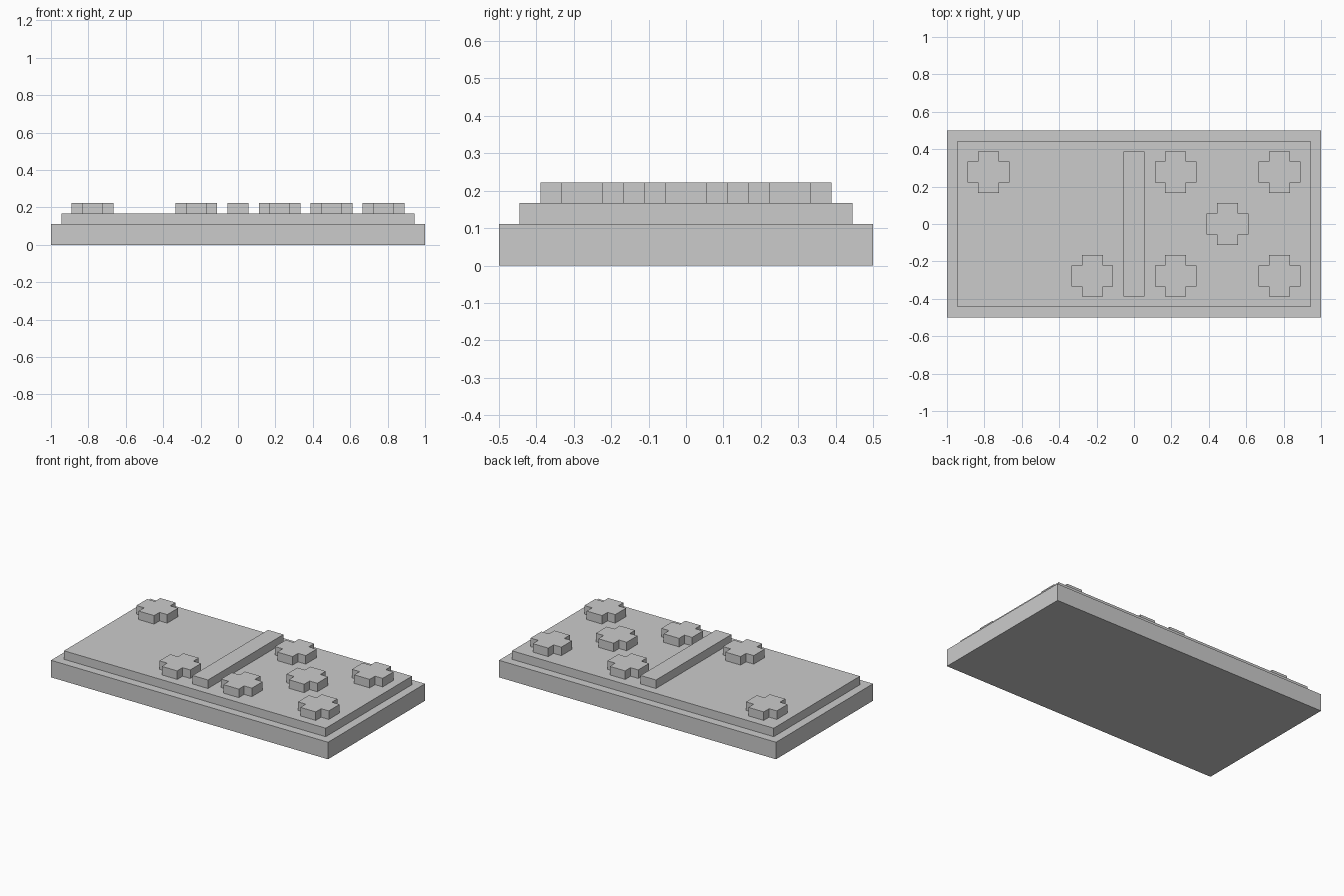
import bpy
import bmesh

if "Cube" in bpy.data.objects:
    bpy.data.objects.remove(bpy.data.objects["Cube"])

U = 1 / 18  # module: every dimension is a multiple of this


def prism(name, outline, z0, z1):
    """Extrude a counter-clockwise outline from z0 to z1."""
    bm = bmesh.new()
    face = bm.faces.new([bm.verts.new((x, y, z0)) for x, y in outline])
    ext = bmesh.ops.extrude_face_region(bm, geom=[face], use_keep_orig=True)
    top = [g for g in ext["geom"] if isinstance(g, bmesh.types.BMVert)]
    bmesh.ops.translate(bm, verts=top, vec=(0, 0, z1 - z0))
    bmesh.ops.recalc_face_normals(bm, faces=bm.faces)
    mesh = bpy.data.meshes.new(name)
    bm.to_mesh(mesh)
    bm.free()
    obj = bpy.data.objects.new(name, mesh)
    bpy.context.collection.objects.link(obj)
    return obj


def rect(hx, hy):
    return [(-hx, -hy), (hx, -hy), (hx, hy), (-hx, hy)]


def plus(a, b):
    """Plus-shaped outline: a = half arm width, b = half span."""
    quarter = [(b, -a), (b, a), (a, a)]
    pts = []
    for _ in range(4):
        pts += quarter
        quarter = [(-y, x) for x, y in quarter]
    return pts


# Tile body: lower slab and inset upper slab
prism("tile_base", rect(1, 0.5), 0, 2 * U)
prism("tile_face", rect(1 - U, 0.5 - U), 2 * U, 3 * U)

# Raised divider between the two halves
prism("divider_bar", rect(U, 7 * U), 3 * U, 4 * U)

# Plus-shaped pips: two on the left half, five on the right
left = [(-14, 5), (-4, -5)]
right = [(x, y) for x in (4, 14) for y in (-5, 5)] + [(9, 0)]
for side, spots in (("left", left), ("right", right)):
    for i, (x, y) in enumerate(spots, 1):
        pip = prism(f"pip_{side}_{i}", plus(U, 2 * U), 3 * U, 4 * U)
        pip.location = (x * U, y * U, 0)
